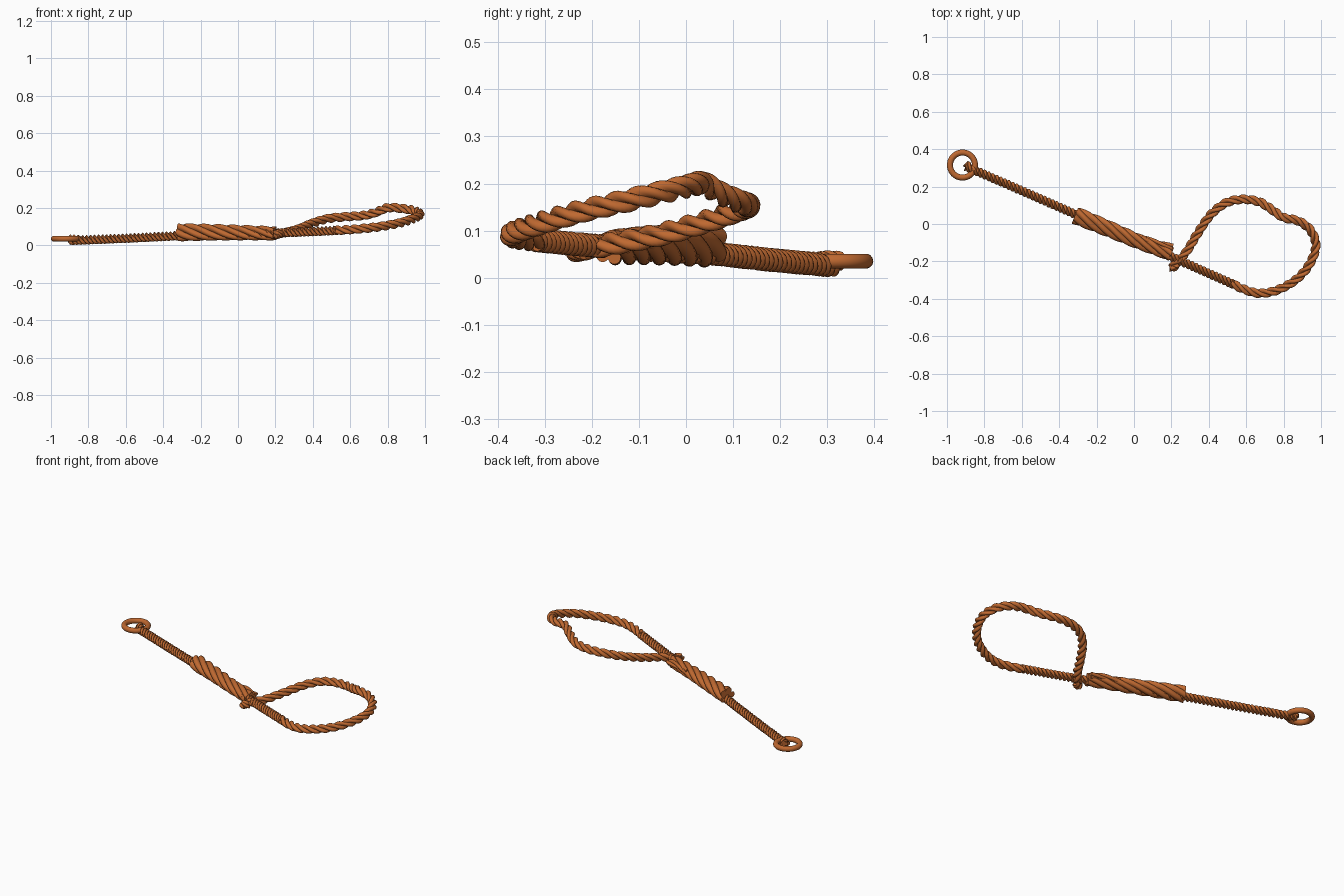
import bpy, bmesh, math
from mathutils import Vector

if "Cube" in bpy.data.objects:
    bpy.data.objects.remove(bpy.data.objects["Cube"])

mat = bpy.data.materials.new("rope_brown")
mat.diffuse_color = (0.52, 0.14, 0.03, 1)
mat.use_nodes = True
mat.node_tree.nodes["Principled BSDF"].inputs["Base Color"].default_value = mat.diffuse_color


def resample(points, step):
    """Smooth curve through the points, evenly spaced along its length."""
    p = [Vector(q) for q in points]
    p = [2 * p[0] - p[1]] + p + [2 * p[-1] - p[-2]]
    fine = []
    for i in range(1, len(p) - 2):
        a, b, c, d = p[i - 1:i + 3]
        for k in range(40):
            t = k / 40
            fine.append(0.5 * (2 * b + (c - a) * t + (2 * a - 5 * b + 4 * c - d) * t * t
                               + (3 * b - a - 3 * c + d) * t ** 3))
    fine.append(p[-2])
    out, travelled = [fine[0]], 0
    for a, b in zip(fine, fine[1:]):
        travelled += (b - a).length
        if travelled >= step:
            out.append(b)
            travelled = 0
    return out


def twisted_rope(name, points, radius, strands, pitch, end_radius=None, step=0.006, per=8):
    """Sweep a lobed section along the path, turning once per pitch."""
    path = resample(points, step)
    n = strands * per
    s = math.sin(math.pi / strands)
    strand = s / (1 + s) * 1.06
    off = 1 - strand
    bm = bmesh.new()
    rings, angle = [], 0.0
    for i, c in enumerate(path):
        tan = (path[min(i + 1, len(path) - 1)] - path[max(i - 1, 0)]).normalized()
        side = Vector((0, 0, 1)).cross(tan).normalized()
        up = tan.cross(side)
        if i:
            angle += math.tau * (c - path[i - 1]).length / pitch
        f = i / (len(path) - 1)
        r0 = radius + ((end_radius or radius) - radius) * f
        ring = []
        for k in range(n):
            th = (k % per - per / 2) / per * math.tau / strands
            r = off * math.cos(th) + math.sqrt(max(strand ** 2 - (off * math.sin(th)) ** 2, 0))
            a = math.tau * k / n + angle
            ring.append(bm.verts.new(c + r0 * r * (side * math.cos(a) + up * math.sin(a))))
        rings.append(ring)
    for a, b in zip(rings, rings[1:]):
        for k in range(n):
            bm.faces.new((a[k], a[(k + 1) % n], b[(k + 1) % n], b[k]))
    bm.faces.new(rings[0][::-1])
    bm.faces.new(rings[-1])
    bmesh.ops.recalc_face_normals(bm, faces=bm.faces)
    me = bpy.data.meshes.new(name)
    bm.to_mesh(me)
    bm.free()
    ob = bpy.data.objects.new(name, me)
    bpy.context.collection.objects.link(ob)
    finish(ob)


def finish(ob):
    ob.data.materials.append(mat)
    bpy.ops.object.select_all(action='DESELECT')
    ob.select_set(True)
    bpy.context.view_layer.objects.active = ob
    bpy.ops.object.shade_smooth_by_angle(angle=math.radians(40))


# End ring
bpy.ops.mesh.primitive_torus_add(location=(-0.917, 0.315, 0.035), major_radius=0.067,
                                 minor_radius=0.016, major_segments=40, minor_segments=14)
ring = bpy.context.object
ring.name = "end_ring"
finish(ring)

# Straight lead from the ring to the start of the loop
twisted_rope("lead_rope", [(-0.9, 0.308, 0.026), (-0.6, 0.178, 0.038), (-0.3, 0.046, 0.052),
                           (0, -0.087, 0.06), (0.3, -0.22, 0.07), (0.53, -0.322, 0.08)],
             0.026, 3, 0.07, step=0.004)

# Open loop, rising to its far end and coming back to the lead
twisted_rope("loop_rope", [(0.52, -0.317, 0.08), (0.59, -0.35, 0.084), (0.67, -0.37, 0.09),
                           (0.76, -0.355, 0.1), (0.86, -0.302, 0.118), (0.935, -0.22, 0.142),
                           (0.972, -0.12, 0.165), (0.945, -0.035, 0.185), (0.88, 0.015, 0.197),
                           (0.8, 0.035, 0.201), (0.74, 0.075, 0.178), (0.67, 0.118, 0.16),
                           (0.58, 0.132, 0.153), (0.49, 0.112, 0.144), (0.41, 0.05, 0.122),
                           (0.34, -0.05, 0.093), (0.28, -0.148, 0.074), (0.2, -0.238, 0.058)],
             0.026, 3, 0.15)

# Small knot of rope at the ring
twisted_rope("ring_hitch", [(-0.9, 0.325, 0.035), (-0.875, 0.3, 0.036), (-0.85, 0.284, 0.034)],
             0.022, 3, 0.08, step=0.003)

# Thick twisted splice around the lead, with a loose strand end
twisted_rope("splice_wrap", [(-0.315, 0.047, 0.07), (-0.15, -0.02, 0.07), (0.02, -0.092, 0.068),
                             (0.2, -0.162, 0.064)], 0.049, 5, 0.42, end_radius=0.038)
twisted_rope("splice_tail", [(0.04, -0.075, 0.075), (0.13, -0.105, 0.08), (0.21, -0.125, 0.072)],
             0.02, 3, 0.3)

# Whipped end of the loop
twisted_rope("loop_end_whipping", [(0.19, -0.232, 0.056), (0.21, -0.232, 0.057),
                                   (0.232, -0.217, 0.062)], 0.024, 3, 0.08, step=0.003)
